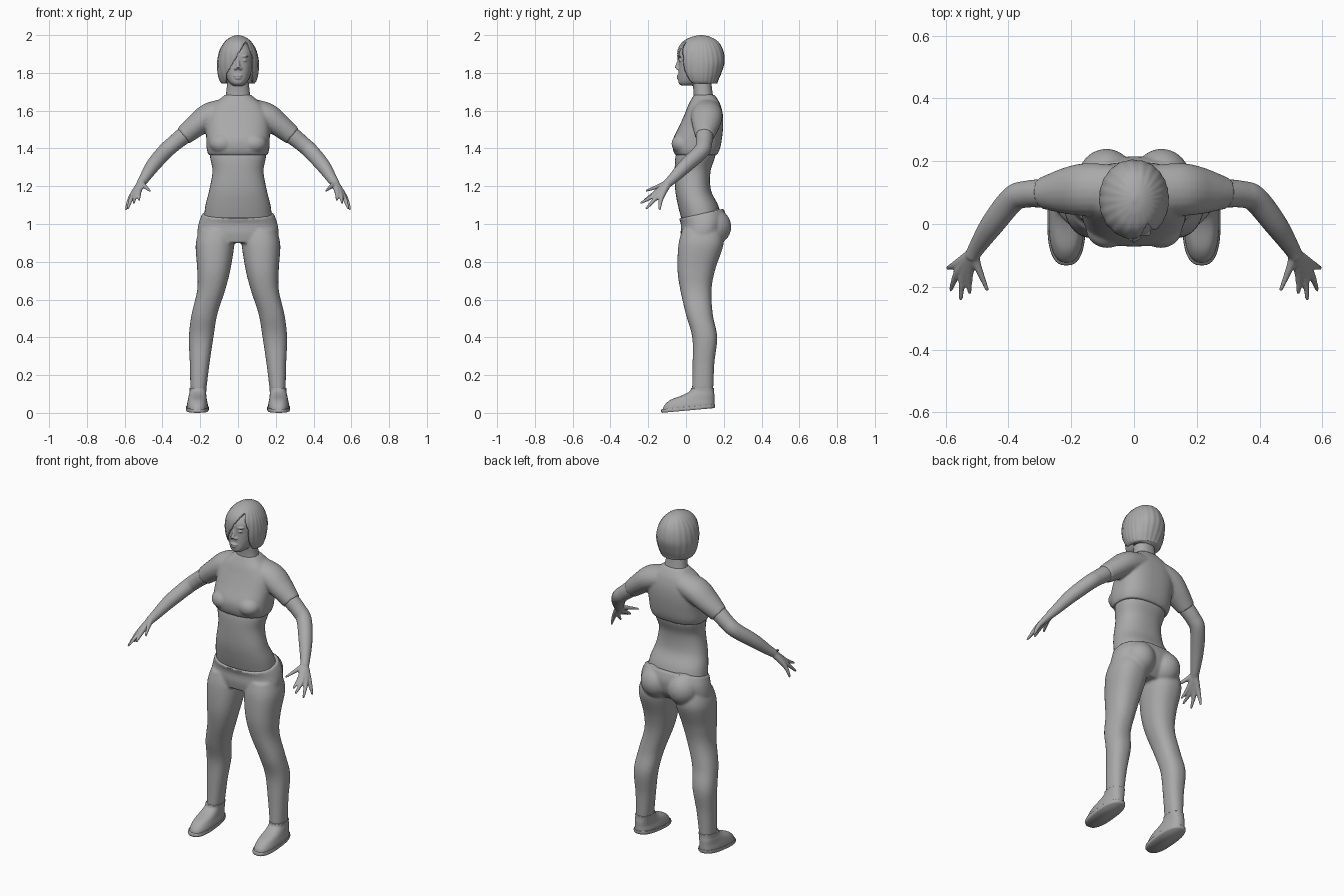
import bpy
import bmesh
import math
from mathutils import Matrix, Vector

default_cube = bpy.data.objects.get("Cube")
if default_cube:
    bpy.data.objects.remove(default_cube, do_unlink=True)

grey = bpy.data.materials.new("plain grey")
grey.use_nodes = True
grey.diffuse_color = (0.4, 0.4, 0.4, 1)
grey.node_tree.nodes["Principled BSDF"].inputs["Base Color"].default_value = grey.diffuse_color


def smooth_rows(rows, steps=6):
    """Fill in rows of numbers along a smooth curve."""
    filled = []
    for i in range(len(rows) - 1):
        before, start, end = rows[max(i - 1, 0)], rows[i], rows[i + 1]
        after = rows[min(i + 2, len(rows) - 1)]
        for step in range(steps):
            t = step / steps
            filled.append([
                b + (c - a) * t / 2 + (2 * a - 5 * b + 4 * c - d) * t * t / 2
                + (3 * b - a - 3 * c + d) * t ** 3 / 2
                for a, b, c, d in zip(before, start, end, after)])
    filled.append(list(rows[-1]))
    return filled


def skin_rings(bm, rings):
    """Bridge a list of closed rings and cap both ends."""
    loops = [[bm.verts.new(point) for point in ring] for ring in rings]
    count = len(loops[0])
    for low, high in zip(loops, loops[1:]):
        for k in range(count):
            n = (k + 1) % count
            bm.faces.new((low[k], low[n], high[n], high[k]))
    bm.faces.new(loops[0])
    bm.faces.new(loops[-1])


def stack(bm, rows, side=1, power=2.3, sides=40):
    """Upright form; rows are height, centre x, half width, front, back, tilt."""
    rings = []
    for z, x, width, front, back, tilt in smooth_rows(rows):
        ring = []
        for k in range(sides):
            angle = math.tau * k / sides
            c, s = math.cos(angle), math.sin(angle)
            px = math.copysign(abs(c) ** (2 / power), c) * width + x * side
            py = math.copysign(abs(s) ** (2 / power), s) * (back - front) / 2
            py += (front + back) / 2
            ring.append((px, py, z + tilt * py))
        rings.append(ring)
    skin_rings(bm, rings)


def limb(bm, rows, side=1, sides=20):
    """Tube along a path; rows are x, y, z, radius, depth factor."""
    rows = smooth_rows(rows)
    points = [Vector((r[0] * side, r[1], r[2])) for r in rows]
    rings = []
    for i, (point, row) in enumerate(zip(points, rows)):
        along = points[min(i + 1, len(points) - 1)] - points[max(i - 1, 0)]
        along.normalize()
        up = along.cross(Vector((0, 1, 0))).normalized()
        across = up.cross(along)
        ring = []
        for k in range(sides):
            angle = math.tau * k / sides
            ring.append(point + row[3] * (up * math.cos(angle)
                                          + across * row[4] * math.sin(angle)))
        rings.append(ring)
    skin_rings(bm, rings)


def ball(bm, centre, radii):
    place = Matrix.Translation(centre) @ Matrix.Diagonal((*radii, 1))
    bmesh.ops.create_uvsphere(bm, u_segments=24, v_segments=16, radius=1, matrix=place)


def finish(bm, name, voxel=0, smoothing=4):
    bmesh.ops.recalc_face_normals(bm, faces=bm.faces[:])
    for face in bm.faces:
        face.smooth = True
    mesh = bpy.data.meshes.new(name)
    bm.to_mesh(mesh)
    bm.free()
    mesh.materials.append(grey)
    part = bpy.data.objects.new(name, mesh)
    bpy.context.collection.objects.link(part)
    if voxel:
        fuse = part.modifiers.new("fuse", "REMESH")
        fuse.mode = "VOXEL"
        fuse.voxel_size = voxel
        fuse.use_smooth_shade = True
        soften = part.modifiers.new("soften", "SMOOTH")
        soften.factor = 0.5
        soften.iterations = smoothing
    return part


# Cropped shirt with short sleeves
bm = bmesh.new()
stack(bm, [(1.365, 0, .157, -.058, .165, 0), (1.4, 0, .166, -.07, .18, 0),
           (1.45, 0, .168, -.068, .19, 0), (1.52, 0, .17, -.035, .197, 0),
           (1.58, 0, .165, -.008, .195, 0), (1.63, 0, .135, .012, .183, 0),
           (1.66, 0, .098, .028, .168, 0), (1.685, 0, .068, .042, .15, 0)], power=2.6)
for side in (1, -1):
    limb(bm, [(.06, .11, 1.6, .065, 1.2), (.15, .11, 1.572, .07, 1.2),
              (.22, .105, 1.522, .061, 1.2), (.29, .098, 1.465, .051, 1)], side)
    ball(bm, (.085 * side, -.015, 1.425), (.068, .062, .055))
finish(bm, "shirt", .007, 5)

# Bare midriff
bm = bmesh.new()
stack(bm, [(1.43, 0, .14, -.035, .155, 0), (1.36, 0, .148, -.055, .155, 0),
           (1.28, 0, .135, -.06, .13, 0), (1.18, 0, .152, -.057, .132, 0),
           (1.1, 0, .172, -.043, .17, 0), (1.03, 0, .18, -.025, .19, 0)])
finish(bm, "midriff")

# Arms and hands
fingers = [((.525, -.16, 1.167), (.523, -.222, 1.125)),
           ((.543, -.165, 1.155), (.552, -.242, 1.11)),
           ((.56, -.153, 1.145), (.584, -.212, 1.08)),
           ((.568, -.13, 1.14), (.594, -.14, 1.075)),
           ((.5, -.13, 1.205), (.466, -.213, 1.175))]
for side, label in ((1, "left"), (-1, "right")):
    bm = bmesh.new()
    limb(bm, [(.24, .1, 1.507, .045, 1), (.285, .098, 1.47, .046, 1),
              (.34, .095, 1.425, .043, 1), (.385, .08, 1.385, .042, 1),
              (.45, 0, 1.31, .038, 1), (.5, -.075, 1.235, .027, 1),
              (.517, -.105, 1.21, .023, 1)], side)
    for knuckle, tip in fingers:
        limb(bm, [(.512, -.095, 1.217, .021, 1), (*knuckle, .0135, 1), (*tip, .006, 1)], side)
    finish(bm, label + "_arm", .005, 3)

# Trousers
bm = bmesh.new()
stack(bm, [(.9, 0, .2, -.02, .16, 0), (.95, 0, .215, -.028, .2, 0),
           (1, 0, .207, -.027, .215, .1), (1.037, 0, .188, -.038, .2, .22)])
for side in (1, -1):
    ball(bm, (.088 * side, .135, .985), (.095, .105, .1))
    stack(bm, [(.97, .115, .09, -.02, .19, 0), (.89, .122, .102, -.04, .198, 0),
               (.76, .128, .088, -.045, .155, 0), (.65, .142, .074, -.03, .135, 0),
               (.52, .178, .068, 0, .142, 0), (.4, .195, .065, .033, .165, 0),
               (.26, .203, .052, .035, .15, 0), (.12, .21, .042, .032, .144, 0)], side)
finish(bm, "trousers", .007, 5)

# Shoes with a thin sole
for side, label in ((1, "left"), (-1, "right")):
    bm = bmesh.new()
    stack(bm, [(.012, .215, .058, -.128, .15, .09), (.02, .215, .061, -.132, .154, .09),
               (.031, .215, .06, -.13, .154, .09)], side, 2.6)
    finish(bm, label + "_sole")
    bm = bmesh.new()
    stack(bm, [(.025, .215, .056, -.124, .15, .09), (.045, .215, .055, -.115, .15, .05),
               (.07, .215, .05, -.08, .15, 0), (.095, .214, .046, -.015, .15, 0),
               (.115, .212, .044, .02, .148, 0), (.132, .211, .045, .027, .148, 0)], side, 2.5)
    finish(bm, label + "_shoe")

# Neck, head and facial features
bm = bmesh.new()
stack(bm, [(1.64, 0, .074, .04, .15, 0), (1.7, 0, .062, .04, .14, 0),
           (1.78, 0, .056, .03, .13, 0)])
stack(bm, [(1.733, 0, .026, -.026, .05, 0), (1.75, 0, .047, -.04, .1, 0),
           (1.79, 0, .067, -.04, .14, 0), (1.85, 0, .078, -.038, .17, 0),
           (1.91, 0, .078, -.036, .17, 0), (1.96, 0, .05, 0, .14, 0)])
limb(bm, [(0, -.034, 1.875, .007, 1), (0, -.042, 1.85, .009, 1), (0, -.05, 1.824, .011, 1)])
ball(bm, (0, -.038, 1.785), (.024, .012, .006))
ball(bm, (0, -.037, 1.772), (.02, .012, .007))
for side in (1, -1):
    ball(bm, (.013 * side, -.042, 1.823), (.009, .01, .008))
    ball(bm, (.033 * side, -.028, 1.866), (.015, .01, .006))
    ball(bm, (.033 * side, -.027, 1.888), (.022, .013, .006))
finish(bm, "head_and_neck", .004, 2)

# Bobbed hair with a swept fringe, tucked in around the face
bm = bmesh.new()
stack(bm, [(1.745, 0, .088, 0, .165, 0), (1.76, 0, .098, -.01, .17, 0),
           (1.8, 0, .108, -.032, .187, 0), (1.86, 0, .11, -.046, .204, 0),
           (1.92, 0, .097, -.044, .196, 0), (1.965, 0, .07, -.018, .17, 0),
           (1.99, 0, .038, .028, .13, 0), (2, 0, .006, .072, .088, 0)], power=2.1, sides=160)
for vert in bm.verts:
    x, y, z = vert.co
    fringe = max(-.06, -.06 + (z - 1.79) * .58)
    edge = .075 - max(0, z - 1.88) * .35
    if y < .05 and z < 1.965 and fringe < x < edge:
        vert.co.y += .05
    else:
        strand = 1 + .008 * math.sin(math.atan2(y - .08, x - .02) * 22)
        vert.co.x *= strand
        vert.co.y = .08 + (y - .08) * strand
finish(bm, "hair")
